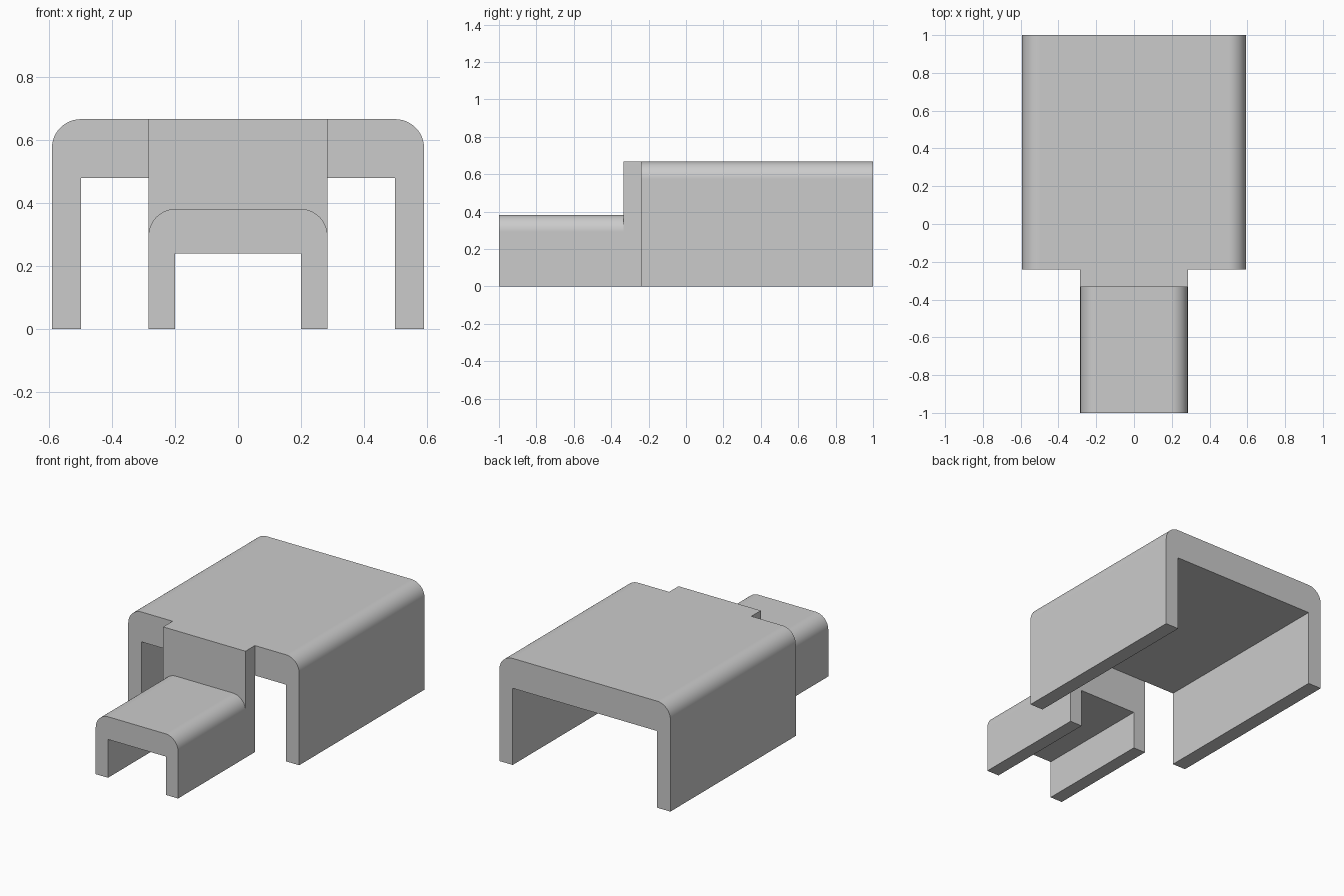
import bpy
import bmesh
import math

cube = bpy.data.objects.get("Cube")
if cube:
    bpy.data.objects.remove(cube, do_unlink=True)

grey = bpy.data.materials.new("plain grey")
grey.use_nodes = True
colour = (0.6, 0.6, 0.6, 1)
grey.diffuse_color = colour
grey.node_tree.nodes["Principled BSDF"].inputs["Base Color"].default_value = colour


def arch(name, half, top, inner_half, inner_top, y0, y1, radius=0.0, steps=12):
    """Extrude an upside-down U along y, with rounded upper corners."""
    right = [(inner_half, inner_top), (inner_half, 0), (half, 0)]
    if radius:
        for i in range(steps + 1):
            a = math.pi / 2 * i / steps
            right.append((half - radius + radius * math.cos(a),
                          top - radius + radius * math.sin(a)))
    else:
        right.append((half, top))
    outline = right + [(-x, z) for x, z in reversed(right)]

    bm = bmesh.new()
    face = bm.faces.new([bm.verts.new((x, y0, z)) for x, z in outline])
    grown = bmesh.ops.extrude_face_region(bm, geom=[face], use_keep_orig=True)
    moved = [g for g in grown["geom"] if isinstance(g, bmesh.types.BMVert)]
    bmesh.ops.translate(bm, verts=moved, vec=(0, y1 - y0, 0))
    bmesh.ops.recalc_face_normals(bm, faces=bm.faces)
    mesh = bpy.data.meshes.new(name)
    bm.to_mesh(mesh)
    bm.free()
    mesh.materials.append(grey)
    obj = bpy.data.objects.new(name, mesh)
    bpy.context.collection.objects.link(obj)
    return obj


# Wide cover, narrow cover and the upright wall that joins them
housing = arch("stepped_cover", 0.592, 0.667, 0.5, 0.48, -0.24, 1, 0.092)
joining_wall = arch("joining_wall", 0.285, 0.667, 0.2, 0.24, -0.333, -0.24)
narrow_cover = arch("narrow_cover", 0.285, 0.382, 0.2, 0.24, -1, -0.333, 0.088)

# Fuse the parts into one shell
for part in (joining_wall, narrow_cover):
    fuse = housing.modifiers.new("fuse " + part.name, "BOOLEAN")
    fuse.operation = "UNION"
    fuse.solver = "EXACT"
    fuse.object = part
graph = bpy.context.evaluated_depsgraph_get()
fused = bpy.data.meshes.new_from_object(housing.evaluated_get(graph))
housing.modifiers.clear()
housing.data = fused
for part in (joining_wall, narrow_cover):
    bpy.data.objects.remove(part, do_unlink=True)

# Merge flush faces, then smooth only the rounded corners
bm = bmesh.new()
bm.from_mesh(fused)
bmesh.ops.remove_doubles(bm, verts=bm.verts, dist=0.0001)
bmesh.ops.dissolve_limit(bm, angle_limit=math.radians(1),
                         verts=bm.verts, edges=bm.edges)
bm.to_mesh(fused)
bm.free()
bpy.ops.object.select_all(action="DESELECT")
housing.select_set(True)
bpy.context.view_layer.objects.active = housing
bpy.ops.object.shade_smooth_by_angle(angle=math.radians(30))
weighted = housing.modifiers.new("even shading", "WEIGHTED_NORMAL")
weighted.keep_sharp = True
